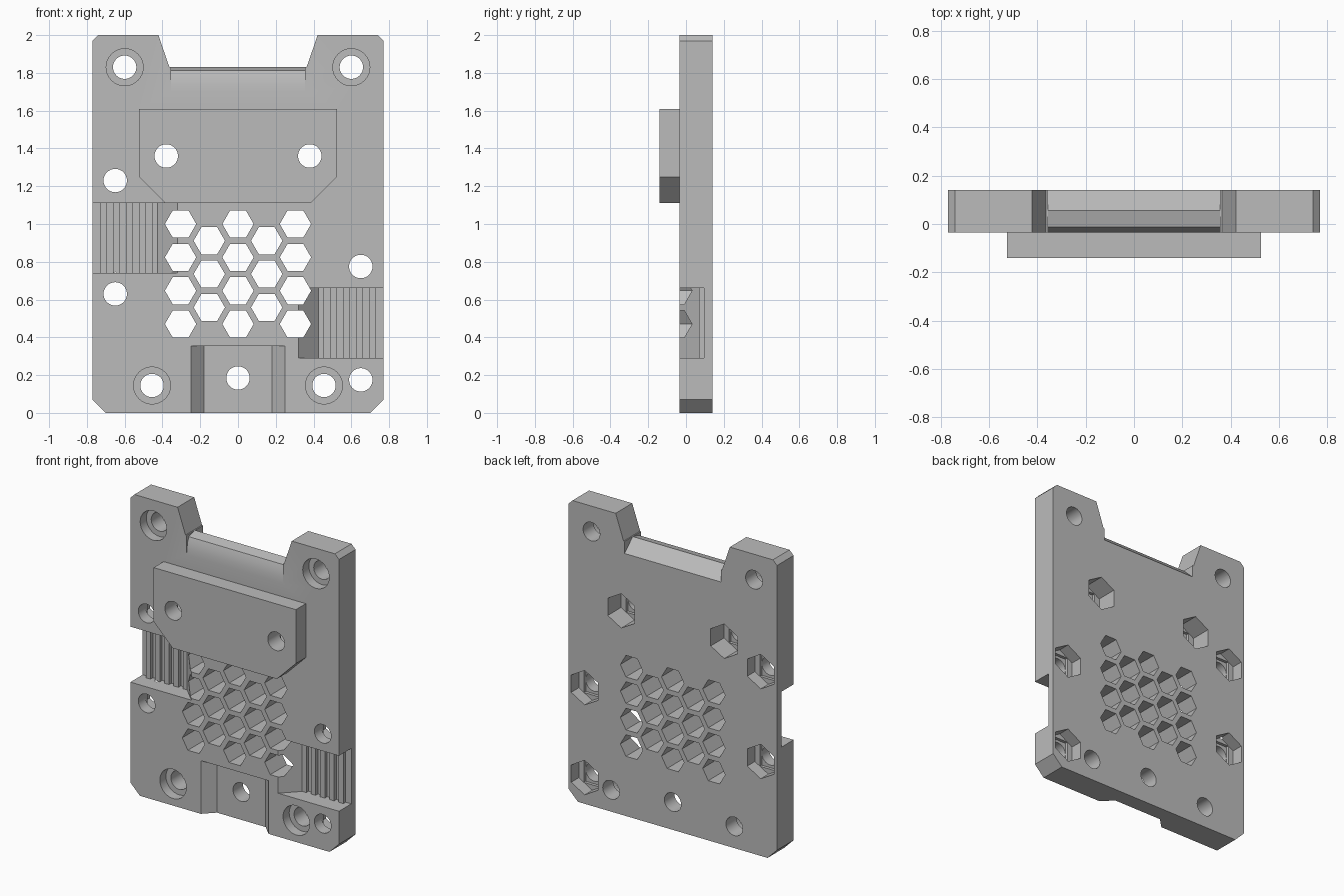
import bpy, bmesh
from math import cos, sin, pi, radians

cube = bpy.data.objects.get("Cube")
if cube:
    bpy.data.objects.remove(cube)

FRONT, BACK = -0.035, 0.14

grey = bpy.data.materials.new("light grey plastic")
grey.use_nodes = True
grey.diffuse_color = (0.5, 0.5, 0.5, 1)
grey.node_tree.nodes["Principled BSDF"].inputs["Base Color"].default_value = (0.5, 0.5, 0.5, 1)


def prism(name, pts, lo, hi, axis="y"):
    """Extrude a 2D outline along one axis."""
    place = {"x": lambda a, b, t: (t, a, b),
             "y": lambda a, b, t: (a, t, b),
             "z": lambda a, b, t: (a, b, t)}[axis]
    bm = bmesh.new()
    rings = [[bm.verts.new(place(a, b, t)) for a, b in pts] for t in (lo, hi)]
    n = len(pts)
    for ring in rings:
        bm.faces.new(ring)
    for i in range(n):
        j = (i + 1) % n
        bm.faces.new((rings[0][i], rings[0][j], rings[1][j], rings[1][i]))
    bmesh.ops.recalc_face_normals(bm, faces=bm.faces)
    mesh = bpy.data.meshes.new(name)
    bm.to_mesh(mesh)
    bm.free()
    mesh.materials.append(grey)
    obj = bpy.data.objects.new(name, mesh)
    bpy.context.collection.objects.link(obj)
    return obj


def ngon(x, z, r, n=32, turn=0.0):
    return [(x + r * cos(turn + 2 * pi * i / n), z + r * sin(turn + 2 * pi * i / n)) for i in range(n)]


def mirrored(half):
    """Complete an outline given for x > 0, listed top to bottom."""
    return half + [(-x, z) for x, z in reversed(half)]


def combine(target, tool, operation="DIFFERENCE"):
    tool.hide_render = True
    mod = target.modifiers.new("cut", "BOOLEAN")
    mod.operation = operation
    mod.solver = "EXACT"
    mod.object = tool
    bpy.context.view_layer.objects.active = target
    bpy.ops.object.modifier_apply(modifier=mod.name)
    bpy.data.objects.remove(tool)


# Plate with chamfered corners
plate = prism("mounting_plate", mirrored([(0.74, 2), (0.77, 1.97), (0.77, 0.07), (0.70, 0)]), FRONT, BACK)

# Raised pad on the front
pad = prism("raised_pad", mirrored([(0.525, 1.61), (0.525, 1.25), (0.385, 1.11)]), -0.14, FRONT + 0.02)
combine(plate, pad, "UNION")

# Top notch with a ridged, scooped floor
combine(plate, prism("top_notch", mirrored([(0.425, 2.01), (0.363, 1.83)]), -0.2, 0.2))
floor = [(-0.06, 1.86), (-0.06, 1.70), (-0.035, 1.70), (-0.031, 1.74), (-0.024, 1.78),
         (-0.012, 1.813), (0.055, 1.83), (0.15, 1.74), (0.15, 1.86)]
combine(plate, prism("notch_floor", floor, -0.355, 0.355, "x"))

# Ribbed side recesses
ribs = [(0.32 - 0.05, FRONT - 0.05), (0.425, 0.07)]
for i in range(5):
    x = 0.455 + 0.0685 * i
    end = 0.8 if i == 4 else x + 0.034
    ribs += [(x, 0.07), (x, 0.095), (end, 0.095)]
    if i < 4:
        ribs.append((end, 0.07))
ribs.append((0.8, FRONT - 0.05))
combine(plate, prism("left_recess", ribs, 0.29, 0.66, "z"))
combine(plate, prism("right_recess", [(-x, y) for x, y in ribs], 0.74, 1.11, "z"))

# Bottom recess with sloping sides
dip = mirrored([(0.30, FRONT - 0.05), (0.18, 0.035)])
combine(plate, prism("bottom_recess", dip, -0.1, 0.355, "z"))

# Honeycomb vents
for col in range(-2, 3):
    short = col % 2
    for row in range(3 if short else 4):
        z = 1.0 - 0.0885 * short - 0.1765 * row
        combine(plate, prism("vent", ngon(0.152 * col, z, 0.083, 6), -0.2, 0.2))

# Counterbored corner holes
for x, z in ((0.6, 1.83), (0.455, 0.145)):
    for side in (-1, 1):
        combine(plate, prism("bore", ngon(side * x, z, 0.062), -0.2, 0.2))
        combine(plate, prism("counterbore", ngon(side * x, z, 0.098), -0.2, 0.03))

# Screw holes with hexagonal nut pockets behind
pockets = [(-0.65, 1.23, 0.06), (-0.65, 0.63, 0.06), (0.65, 0.775, 0.06), (0.65, 0.175, 0.06),
           (-0.38, 1.36, 0.0), (0.38, 1.36, 0.0)]
for x, z, depth in pockets:
    combine(plate, prism("screw_hole", ngon(x, z, 0.062), -0.2, 0.2))
    combine(plate, prism("nut_pocket", ngon(x, z, 0.115, 6, pi / 6), depth, 0.2))
    slot = [(x - 0.062, z - 0.079), (x + 0.062, z - 0.079), (x + 0.062, z + 0.079), (x - 0.062, z + 0.079)]
    combine(plate, prism("bridge_slot", slot, depth - 0.02, depth + 0.03))

# Plain hole in the bottom recess
combine(plate, prism("centre_hole", ngon(0, 0.185, 0.062), -0.2, 0.2))

bpy.ops.object.select_all(action="DESELECT")
plate.select_set(True)
bpy.context.view_layer.objects.active = plate
bpy.ops.object.shade_smooth_by_angle(angle=radians(25))
